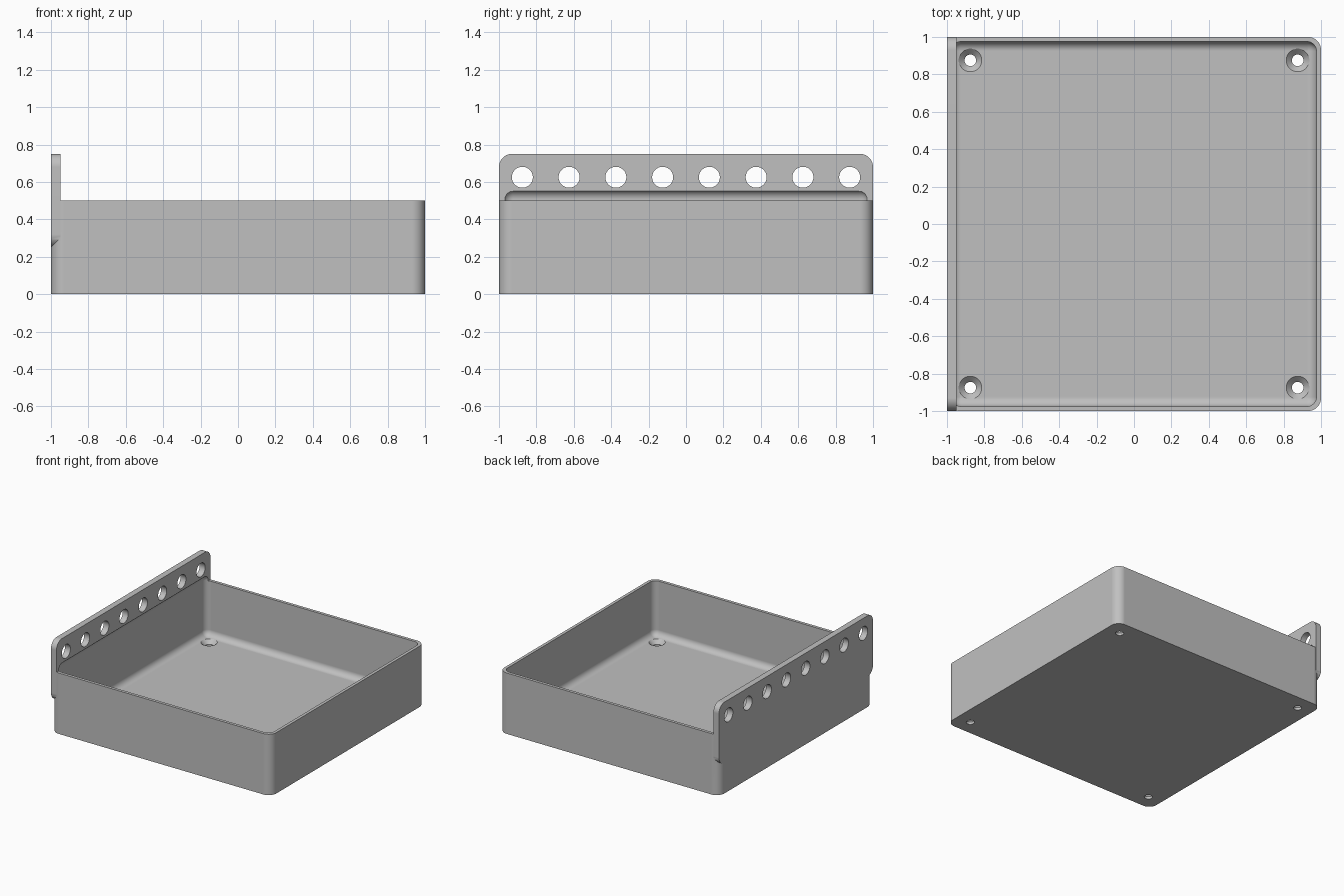
import bpy
import bmesh
from mathutils import Matrix, Vector

if "Cube" in bpy.data.objects:
    bpy.data.objects.remove(bpy.data.objects["Cube"], do_unlink=True)

# One plain grey for the whole moulding
grey = bpy.data.materials.new("plain grey")
grey.use_nodes = True
colour = (0.53, 0.53, 0.53, 1)
grey.diffuse_color = colour
grey.node_tree.nodes["Principled BSDF"].inputs["Base Color"].default_value = colour

WALL, RADIUS, FLOOR = 0.025, 0.07, 0.05


def to_object(name, bm):
    bmesh.ops.recalc_face_normals(bm, faces=bm.faces)
    mesh = bpy.data.meshes.new(name)
    bm.to_mesh(mesh)
    bm.free()
    mesh.materials.append(grey)
    obj = bpy.data.objects.new(name, mesh)
    bpy.context.collection.objects.link(obj)
    return obj


def rounded_box(name, low, high, radius, axis=None):
    """Box with rounded edges: those along one axis, or all of them."""
    low, high = Vector(low), Vector(high)
    bm = bmesh.new()
    bmesh.ops.create_cube(bm, size=1)
    for v in bm.verts:
        v.co = (low + high) / 2 + v.co * (high - low)
    edges = [e for e in bm.edges if axis is None
             or abs((e.verts[0].co - e.verts[1].co).normalized()[axis]) > 0.9]
    bmesh.ops.bevel(bm, geom=edges, offset=radius, segments=10,
                    profile=0.5, affect='EDGES')
    return to_object(name, bm)


def add_cone(bm, centre, bottom, top, depth, turn=Matrix()):
    bmesh.ops.create_cone(bm, cap_ends=True, segments=48, radius1=bottom,
                          radius2=top, depth=depth,
                          matrix=Matrix.Translation(centre) @ turn)


def combine(target, other, operation):
    """Apply a boolean and drop the helper."""
    mod = target.modifiers.new("combine", 'BOOLEAN')
    mod.object, mod.operation, mod.solver = other, operation, 'EXACT'
    bpy.context.view_layer.objects.active = target
    bpy.ops.object.modifier_apply(modifier=mod.name)
    bpy.data.objects.remove(other, do_unlink=True)


# Solid tray body and the upright hanging plate along its right side
tray = rounded_box("tray_with_hanging_plate", (-1, -1, 0), (1, 1, 0.5), RADIUS, 2)
plate = rounded_box("hanging_plate", (-1, -1, 0.25), (-0.95, 1, 0.75), RADIUS, 0)
combine(tray, plate, 'UNION')

# Hollow, with rounded floor edges and a scoop into the foot of the plate
inner = 1 - WALL
hollow = rounded_box("hollow", (-inner, -inner, FLOOR), (inner, inner, 0.557), 0.05)
combine(tray, hollow, 'DIFFERENCE')

# Row of hanging holes
bm = bmesh.new()
sideways = Matrix.Rotation(1.5707963, 4, 'Y')
for i in range(8):
    add_cone(bm, (-0.975, -0.875 + i * 0.25, 0.625), 0.056, 0.056, 0.2, sideways)
combine(tray, to_object("hanging_holes", bm), 'DIFFERENCE')

# Countersunk screw holes in the floor corners
shafts, sinks = bmesh.new(), bmesh.new()
for x in (-0.875, 0.875):
    for y in (-0.875, 0.875):
        add_cone(shafts, (x, y, 0), 0.031, 0.031, 0.3)
        add_cone(sinks, (x, y, 0.036), 0.03, 0.064, 0.034)
combine(tray, to_object("screw_shafts", shafts), 'DIFFERENCE')
combine(tray, to_object("countersinks", sinks), 'DIFFERENCE')

# Smooth curves, crisp edges, flat large faces
bpy.ops.object.select_all(action='DESELECT')
tray.select_set(True)
bpy.context.view_layer.objects.active = tray
bpy.ops.object.shade_smooth_by_angle(angle=0.5)
normals = tray.modifiers.new("even_normals", 'WEIGHTED_NORMAL')
normals.keep_sharp = True
